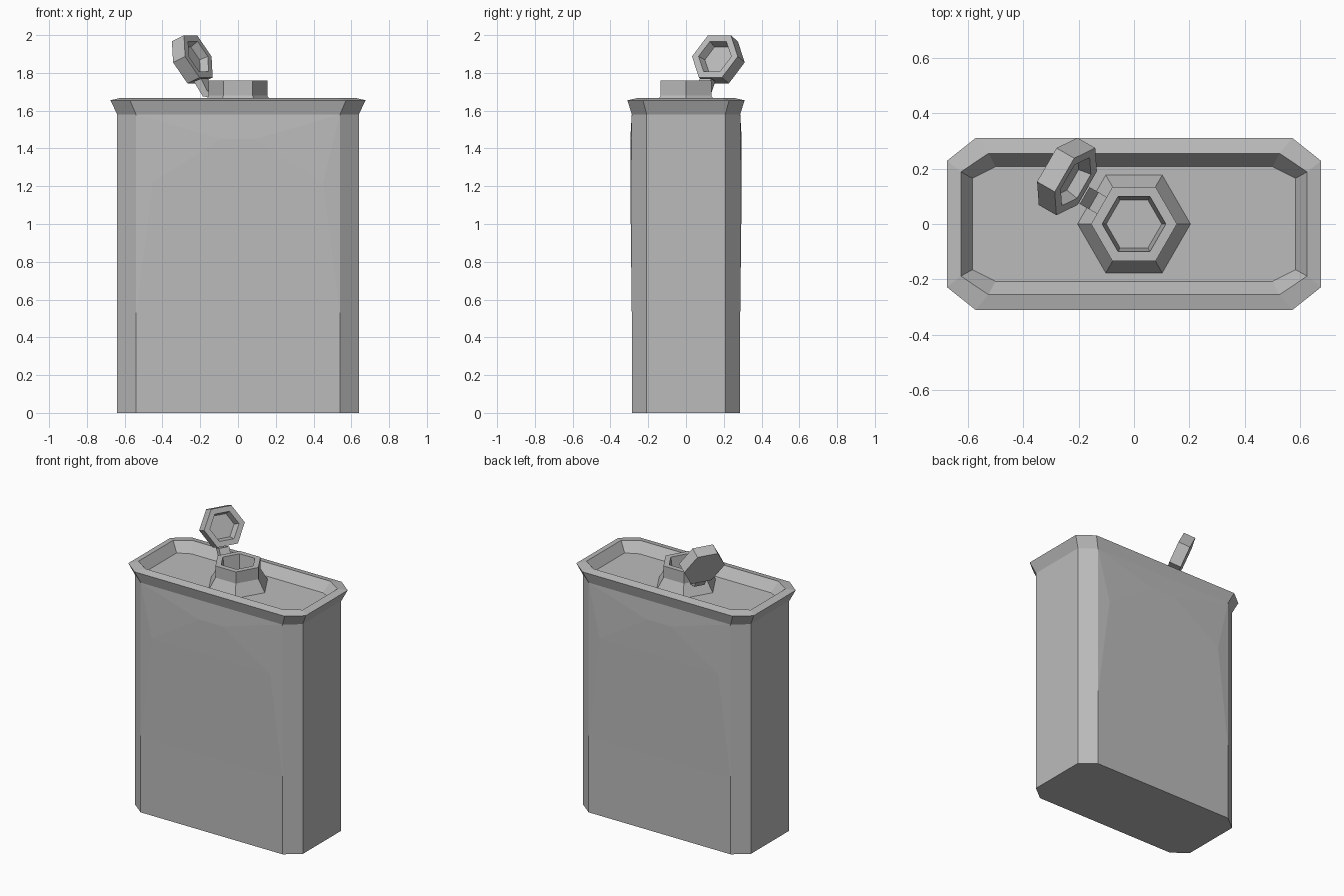
import bpy, bmesh
from math import sin, cos, pi, radians
from mathutils import Vector, Matrix

cube = bpy.data.objects.get("Cube")
if cube:
    bpy.data.objects.remove(cube)

grey = bpy.data.materials.new("grey_metal")
grey.use_nodes = True
COLOUR = (0.5, 0.5, 0.5, 1)
grey.diffuse_color = COLOUR
grey.node_tree.nodes["Principled BSDF"].inputs["Base Color"].default_value = COLOUR


def finish(bm, name, matrix=None):
    """Turn a bmesh into a flat-shaded grey object."""
    bmesh.ops.recalc_face_normals(bm, faces=bm.faces)
    if matrix:
        bm.transform(matrix)
    mesh = bpy.data.meshes.new(name)
    bm.to_mesh(mesh)
    bm.free()
    mesh.materials.append(grey)
    obj = bpy.data.objects.new(name, mesh)
    bpy.context.collection.objects.link(obj)
    return obj


def loft(rings, skip=lambda level, side: False):
    """Bridge equal-sized rings of points and close both ends."""
    bm = bmesh.new()
    loops = [[bm.verts.new(p) for p in ring] for ring in rings]
    count = len(loops[0])
    for level, (a, b) in enumerate(zip(loops, loops[1:])):
        for i in range(count):
            j = (i + 1) % count
            if not skip(level, i):
                bm.faces.new((a[i], a[j], b[j], b[i]))
    bm.faces.new(loops[0])
    bm.faces.new(loops[-1])
    return bm, loops


def octagon(hx, hy, cx, cy, z):
    """Rectangle with cut corners, starting with the front edge."""
    return [(-cx, -hy, z), (cx, -hy, z), (hx, -cy, z), (hx, cy, z),
            (cx, hy, z), (-cx, hy, z), (-hx, cy, z), (-hx, -cy, z)]


def hexagon(r, z):
    return [(r * cos(i * pi / 3), r * sin(i * pi / 3), z) for i in range(6)]


# Can body: straight walls, flared lip and sunken lid
wall = (0.64, 0.287, 0.54, 0.208)
levels = [octagon(*wall, 0), octagon(*wall, 0.52), octagon(*wall, 1.58),
          octagon(0.675, 0.31, 0.572, 0.228, 1.655),
          octagon(0.625, 0.255, 0.525, 0.188, 1.667),
          octagon(0.583, 0.207, 0.5, 0.165, 1.6)]
bm, loops = loft(levels, lambda level, side: level == 1 and side in (0, 4))

# Shallow bulged panels on the broad front and back walls
for first, sign in ((0, -1), (4, 1)):
    y = sign * 0.295
    a, b = loops[1][first], loops[1][first + 1]
    d, c = loops[2][first], loops[2][first + 1]
    side = -sign
    p, q, r, s = [bm.verts.new((side * x, y, z)) for x, z in
                  ((-0.45, 1.22), (0.45, 1.22), (0.09, 1.45), (-0.09, 1.45))]
    for face in ((a, b, q, p), (p, q, r, s), (b, c, q), (q, c, r),
                 (r, c, d, s), (s, d, p), (p, d, a)):
        bm.faces.new(face)
finish(bm, "can_body")

# Hexagonal pouring neck with a flared foot
neck, _ = loft([hexagon(r, z) for r, z in (
    (0.205, 1.598), (0.155, 1.68), (0.155, 1.76), (0.115, 1.76), (0.1, 1.65))])
finish(neck, "spout_neck")

# Open cap: hollow hexagonal cup, tipped back over the hinge
tilt = radians(23)
out = Vector((-cos(pi / 6), sin(pi / 6), 0))
across = Vector((0.5, cos(pi / 6), 0))
normal = -out * cos(tilt) + Vector((0, 0, sin(tilt)))
up = normal.cross(across)
place = Matrix.Translation((-0.21, 0.153, 1.887)) @ Matrix(
    (across, up, normal)).transposed().to_4x4()
cap, _ = loft([hexagon(r, z) for r, z in (
    (0.14, -0.08), (0.14, 0), (0.1, 0), (0.085, -0.045))])
finish(cap, "spout_cap", place)

# Bent strap joining the neck to the cap
inner = [(0.13, 1.705), (0.168, 1.705), (0.205, 1.77)]
outer = [(0.13, 1.67), (0.195, 1.675), (0.25, 1.755)]
strap, _ = loft([[out * r + across * w + Vector((0, 0, z))
                  for r, z, w in ((*i, -0.035), (*i, 0.035), (*o, 0.035), (*o, -0.035))]
                 for i, o in zip(inner, outer)])
finish(strap, "hinge_strap")
